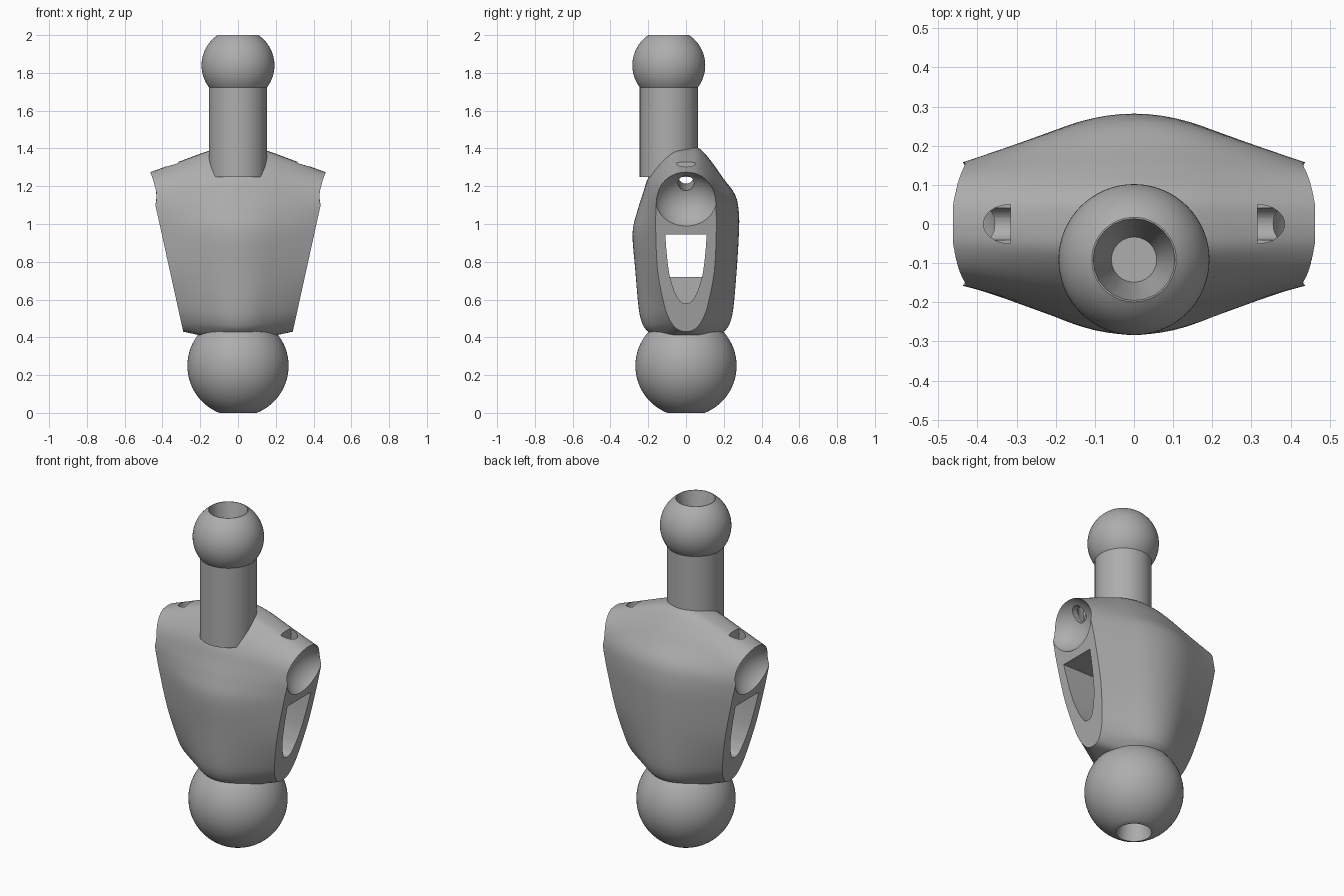
import bpy, bmesh, math
from mathutils import Vector

if "Cube" in bpy.data.objects:
    bpy.data.objects.remove(bpy.data.objects["Cube"])

grey = bpy.data.materials.new("plain grey")
grey.use_nodes = True
colour = (0.42, 0.42, 0.42, 1)
grey.diffuse_color = colour
grey.node_tree.nodes["Principled BSDF"].inputs["Base Color"].default_value = colour


def make(name, bm):
    bmesh.ops.recalc_face_normals(bm, faces=bm.faces[:])
    mesh = bpy.data.meshes.new(name)
    bm.to_mesh(mesh)
    bm.free()
    mesh.materials.append(grey)
    obj = bpy.data.objects.new(name, mesh)
    bpy.context.collection.objects.link(obj)
    return obj


def activate(obj):
    bpy.ops.object.select_all(action='DESELECT')
    obj.select_set(True)
    bpy.context.view_layer.objects.active = obj


def subtract(obj, cutter):
    cutter.hide_render = True
    mod = obj.modifiers.new("cut", 'BOOLEAN')
    mod.operation, mod.solver, mod.object = 'DIFFERENCE', 'EXACT', cutter
    activate(obj)
    bpy.ops.object.modifier_apply(modifier=mod.name)
    bpy.data.objects.remove(cutter)


def smooth(obj, degrees=35):
    activate(obj)
    bpy.ops.object.shade_smooth_by_angle(angle=math.radians(degrees))


def loft(name, rings):
    """Skin a list of closed rings and cap both ends."""
    bm = bmesh.new()
    rows = [[bm.verts.new(p) for p in ring] for ring in rings]
    for a, b in zip(rows, rows[1:]):
        for i in range(len(a)):
            j = (i + 1) % len(a)
            bm.faces.new((a[i], a[j], b[j], b[i]))
    bm.faces.new(rows[0])
    bm.faces.new(rows[-1])
    return make(name, bm)


def rod(name, start, end, r1, r2, sides=48):
    """Round bar or cone between two points."""
    start, end = Vector(start), Vector(end)
    turn = (end - start).to_track_quat('Z', 'Y')
    rings = []
    for centre, r in ((start, r1), (end, r2)):
        rings.append([centre + turn @ Vector((r * math.cos(a), r * math.sin(a), 0))
                      for a in (math.tau * i / sides for i in range(sides))])
    return loft(name, rings)


def ball(name, centre, radius, low=-1, high=1, stretch=1):
    """Ball with flat ends, low and high given as fractions of the radius."""
    first, last = math.asin(low), math.asin(high)
    rings = []
    for k in range(33):
        a = first + (last - first) * k / 32
        r = max(radius * math.cos(a), radius * 0.004)
        rings.append([Vector(centre) + Vector((r * math.cos(b), stretch * r * math.sin(b),
                                               radius * math.sin(a)))
                      for b in (math.tau * i / 64 for i in range(64))])
    return loft(name, rings)


def spline(points, steps=4):
    """Smooth curve through the given points."""
    pts = [Vector(p) for p in points]
    out = []
    for i in range(len(pts) - 1):
        p0, p1, p2, p3 = pts[max(i - 1, 0)], pts[i], pts[i + 1], pts[min(i + 2, len(pts) - 1)]
        for s in range(steps):
            t = s / steps
            out.append(p1 + ((p2 - p0) * t + (2 * p0 - 5 * p1 + 4 * p2 - p3) * t ** 2
                             + (3 * p1 - p0 - 3 * p2 + p3) * t ** 3) / 2)
    return out + [pts[-1]]


# Torso: middle section (back, front, height) blended into the arm-side section (depth, height)
middle = [(0, 0, 1.41), (.07, .07, 1.4), (.135, .145, 1.33), (.195, .2, 1.245),
          (.26, .23, 1.155), (.28, .26, 1.06), (.28, .283, .95), (.268, .268, .75),
          (.25, .25, .55), (.23, .23, .47), (.2, .2, .43), (.13, .13, .38), (0, 0, .38)]
side = [(0, 1.27), (.05, 1.263), (.1, 1.235), (.135, 1.19), (.155, 1.12), (.16, 1.05),
        (.16, .95), (.15, .75), (.115, .57), (.09, .5), (.06, .455), (.03, .435), (0, .43)]
back = spline([(b, z, 0) for b, f, z in middle])
front = spline([(-f, z, 0) for b, f, z in middle])
edge = spline([(y, z, 0) for y, z in side])
mirrored = [Vector((-p.x, p.y, 0)) for p in edge]
mid_ring = back + front[-2:0:-1]
end_ring = edge + mirrored[-2:0:-1]

rings = []
for k in range(-12, 13):
    u = k / 12
    w = abs(u)
    t = 1.53 * w * w if w < .45 else .31 + .69 * (w - .45) / .55
    ring = []
    for m, e in zip(mid_ring, end_ring):
        p = m.lerp(e, t)
        ring.append((u * (.29 + .22 * (e.y - .43)), p.x, p.y))
    rings.append(ring)
torso = loft("torso", rings)

# Side window: pockets on both flanks, joined above a central floor
half = spline([(.06, .64, 0), (.085, .72, 0), (.1, .82, 0), (.11, .945, 0)])
low = spline([(0, .58, 0), (.03, .59, 0), (.06, .64, 0)])
right_edge = [(p.x, p.y) for p in low[:-1] + half]
outline = right_edge + [(-y, z) for y, z in right_edge[:0:-1]]
upper = [(y, z) for y, z in outline if z > .7]
for x0, x1, shape in ((-.6, -.12, outline), (.12, .6, outline), (-.2, .2, upper)):
    subtract(torso, loft("window_cutter", [[(x, y, z) for y, z in shape] for x in (x0, x1)]))

# Arm sockets, cord bores and the half-round slots on the shoulders
for s in (-1, 1):
    subtract(torso, ball("socket_cutter", (s * .505, 0, 1.12), .16, stretch=1.1))
    subtract(torso, rod("bore_cutter", (s * .42, 0, 1.213), (-s * .02, 0, 1.258), .042, .042, 32))
    arc = [(s * (.315 + .07 * math.cos(a)), .05 * math.sin(a))
           for a in (math.pi * (i / 16 - .5) for i in range(17))]
    subtract(torso, loft("slot_cutter", [[(x, y, z) for x, y in arc] for z in (1.215, 1.45)]))
smooth(torso, 30)

# Neck post
neck = rod("neck", (0, -.091, 1.25), (0, -.091, 1.75), .154, .154, 64)
smooth(neck)

# Neck ball with tapered cord hole
neck_ball = ball("neck_ball", (0, -.091, 1.84), .193, high=.16 / .193)
subtract(neck_ball, rod("hole_cutter", (0, -.091, 2.002), (0, -.091, 1.78), .105, .058, 24))
smooth(neck_ball)

# Waist ball with tapered cord hole
waist_ball = ball("waist_ball", (0, 0, .249), .268, low=-.249 / .268)
subtract(waist_ball, rod("hole_cutter", (0, 0, -.002), (0, 0, .22), .097, .058, 24))
smooth(waist_ball)
